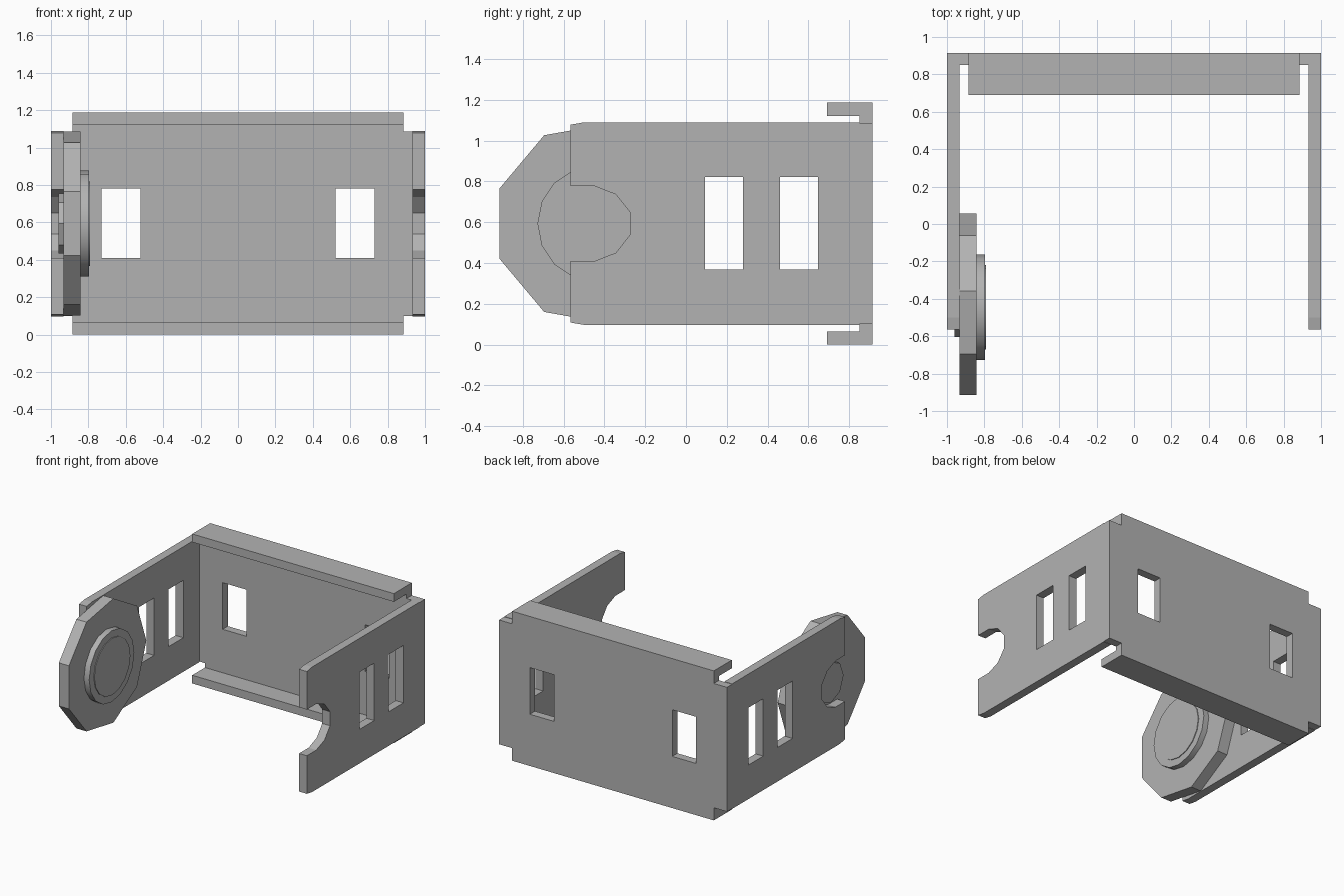
import bpy, bmesh
from math import cos, sin, pi, radians
from mathutils import Vector

cube = bpy.data.objects.get("Cube")
if cube:
    bpy.data.objects.remove(cube, do_unlink=True)

grey = bpy.data.materials.new("metal_grey")
grey.use_nodes = True
grey.diffuse_color = (0.45, 0.45, 0.45, 1)
grey.node_tree.nodes["Principled BSDF"].inputs["Base Color"].default_value = grey.diffuse_color

MID_Z = 0.593          # height of the horizontal symmetry plane
HUB_Y = -0.445         # axis of the round mount


def prism(name, profile, axis, start, end):
    """Extrude a 2D profile along x (profile in y, z) or y (profile in x, z)."""
    def place(a, b, d):
        return (d, a, b) if axis == "x" else (a, d, b)
    bm = bmesh.new()
    face = bm.faces.new([bm.verts.new(place(a, b, start)) for a, b in profile])
    grown = bmesh.ops.extrude_face_region(bm, geom=[face])["geom"]
    moved = [v for v in grown if isinstance(v, bmesh.types.BMVert)]
    bmesh.ops.translate(bm, verts=moved, vec=Vector(place(0, 0, end - start)))
    bmesh.ops.recalc_face_normals(bm, faces=bm.faces)
    mesh = bpy.data.meshes.new(name)
    bm.to_mesh(mesh)
    bm.free()
    mesh.materials.append(grey)
    obj = bpy.data.objects.new(name, mesh)
    bpy.context.collection.objects.link(obj)
    return obj


def rect(a0, a1, b0, b1):
    return [(a0, b0), (a1, b0), (a1, b1), (a0, b1)]


def ngon(sides, radius):
    return [(HUB_Y + radius * cos(2 * pi * i / sides),
             MID_Z + radius * sin(2 * pi * i / sides)) for i in range(sides)]


def both_halves(lower):
    """Close a lower half profile with its reflection in the mid height."""
    return lower + [(a, 2 * MID_Z - b) for a, b in reversed(lower)]


def select_only(obj):
    bpy.ops.object.select_all(action="DESELECT")
    obj.select_set(True)
    bpy.context.view_layer.objects.active = obj


def cut(obj, cutters):
    select_only(obj)
    for cutter in cutters:
        mod = obj.modifiers.new("window", "BOOLEAN")
        mod.operation = "DIFFERENCE"
        mod.solver = "EXACT"
        mod.object = cutter
        bpy.ops.object.modifier_apply(modifier=mod.name)
        bpy.data.objects.remove(cutter, do_unlink=True)


# Back plate with stepped corners and two windows
back = prism("back_plate",
             both_halves([(-1, 0.1), (-0.885, 0.1), (-0.885, 0), (0.885, 0), (0.885, 0.1), (1, 0.1)]),
             "y", 0.85, 0.915)
cut(back, [prism("window_cutter", rect(x, x + 0.21, 0.41, 0.78), "y", 0.7, 1)
           for x in (-0.73, 0.52)])

# Bent flanges along the top and bottom of the back plate
for name, z in (("bottom_flange", 0), ("top_flange", 2 * MID_Z - 0.065)):
    prism(name, rect(-0.885, 0.885, z, z + 0.065), "y", 0.69, 0.85)

# Side plates: clipped front corners, a round notch and two slots
side_profile = both_halves([(-0.275, 0.537), (-0.344, 0.45), (-0.447, 0.41), (-0.565, 0.41),
                            (-0.565, 0.108), (-0.5, 0.097), (0.85, 0.097)])
for name, x in (("right_side_plate", -1), ("left_side_plate", 0.932)):
    plate = prism(name, side_profile, "x", x, x + 0.068)
    cut(plate, [prism("slot_cutter", rect(y, y + 0.186, 0.367, 0.822), "x", x - 0.1, x + 0.2)
                for y in (0.093, 0.46)])

# Round mount on the right plate: spigot in the notch, large disc, boss and raised face
prism("mount_spigot", ngon(8, 0.16), "x", -0.96, -0.932)
prism("mount_disc", ngon(9, 0.5), "x", -0.932, -0.843)
for name, radius, x0, x1 in (("mount_boss", 0.283, -0.843, -0.797),
                             ("mount_boss_face", 0.226, -0.797, -0.791)):
    boss = prism(name, ngon(16, radius), "x", x0, x1)
    select_only(boss)
    bpy.ops.object.shade_smooth_by_angle(angle=radians(30))
